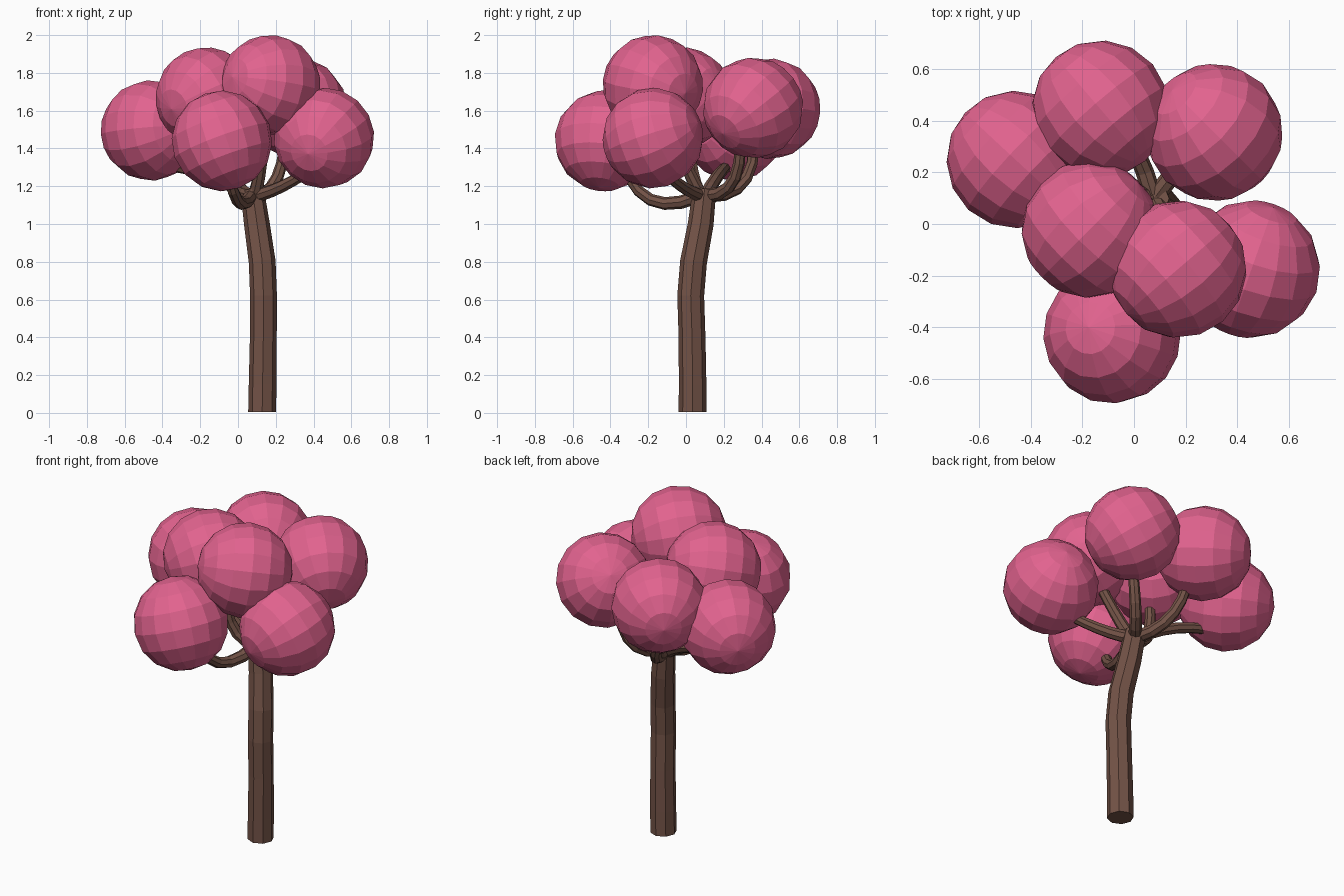
import bpy
from mathutils import Vector

if "Cube" in bpy.data.objects:
    bpy.data.objects.remove(bpy.data.objects["Cube"])


def material(name, color):
    m = bpy.data.materials.new(name)
    m.diffuse_color = (*color, 1)
    m.use_nodes = True
    m.node_tree.nodes["Principled BSDF"].inputs["Base Color"].default_value = m.diffuse_color
    return m


BARK = material("bark", (0.17, 0.085, 0.062))
PINK = material("blossom", (0.76, 0.125, 0.275))


def tube(name, points, radii):
    """Flat-faced eight-sided tube along a polyline, converted to a mesh."""
    cu = bpy.data.curves.new(name, 'CURVE')
    cu.dimensions = '3D'
    cu.bevel_depth = 1.0
    cu.bevel_resolution = 2
    cu.use_fill_caps = True
    sp = cu.splines.new('POLY')
    sp.points.add(len(points) - 1)
    for p, co, r in zip(sp.points, points, radii):
        p.co = (*co, 1)
        p.radius = r
    sp.use_smooth = False
    ob = bpy.data.objects.new(name, cu)
    bpy.context.collection.objects.link(ob)
    bpy.ops.object.select_all(action='DESELECT')
    ob.select_set(True)
    bpy.context.view_layer.objects.active = ob
    bpy.ops.object.convert(target='MESH')
    ob = bpy.context.object
    ob.data.materials.clear()
    ob.data.materials.append(BARK)
    ob.data.shade_flat()


def branch(name, a, b, c, steps=5):
    """Branch curving from a to c, pulled toward b."""
    a, b, c = Vector(a), Vector(b), Vector(c)
    ts = [i / steps for i in range(steps + 1)]
    pts = [a * (1 - t) ** 2 + b * 2 * t * (1 - t) + c * t * t for t in ts]
    tube(name, pts, [0.037 - 0.008 * t for t in ts])


# Trunk, leaning back and left near the top
tube("trunk",
     [(0.128, 0.035, 0.005), (0.13, 0.035, 0.15), (0.134, 0.032, 0.4),
      (0.135, 0.025, 0.62), (0.128, 0.04, 0.8), (0.1, 0.078, 1.0),
      (0.075, 0.098, 1.18)],
     [0.074, 0.073, 0.071, 0.071, 0.071, 0.068, 0.062])

# Blossom balls: centre, pole direction, and the bend of the branch beneath
BALLS = [
    ("left", (-0.46, 0.25, 1.495), (-0.7, 0.65, -0.1), (-0.1, 0.17, 1.27)),
    ("back", (-0.13, 0.445, 1.61), (-0.6, 0.7, -0.1), (0.0, 0.36, 1.14)),
    ("back_right", (0.31, 0.355, 1.615), (-0.6, 0.6, 0.5), (0.22, 0.29, 1.15)),
    ("centre", (-0.17, -0.02, 1.67), (0.6, 0.6, 0.2), (-0.1, 0.04, 1.16)),
    ("top", (0.17, -0.175, 1.735), (-0.7, -0.6, 0.15), (0.12, 0.03, 1.24)),
    ("right", (0.455, -0.175, 1.455), (-0.3, -0.85, -0.3), (0.2, 0.0, 1.17)),
    ("front", (-0.085, -0.43, 1.44), (-0.34, 0.11, 0.93), (0.0, -0.19, 1.03)),
]
ROOT = Vector((0.075, 0.095, 1.15))

for name, centre, pole, bend in BALLS:
    bpy.ops.mesh.primitive_uv_sphere_add(
        segments=16, ring_count=8, radius=0.267, location=centre,
        rotation=Vector(pole).to_track_quat('Z', 'Y').to_euler())
    ball = bpy.context.object
    ball.name = name + "_blossom_ball"
    ball.data.materials.append(PINK)
    # Branch ends inside the underside of its ball
    c = Vector(centre)
    inward = (ROOT - c).normalized()
    end = c + Vector((inward.x * 0.15, inward.y * 0.15, -0.19))
    out = Vector(bend) - ROOT
    start = ROOT + Vector((out.x, out.y, 0)).normalized() * 0.02
    branch(name + "_branch", start, bend, end)
